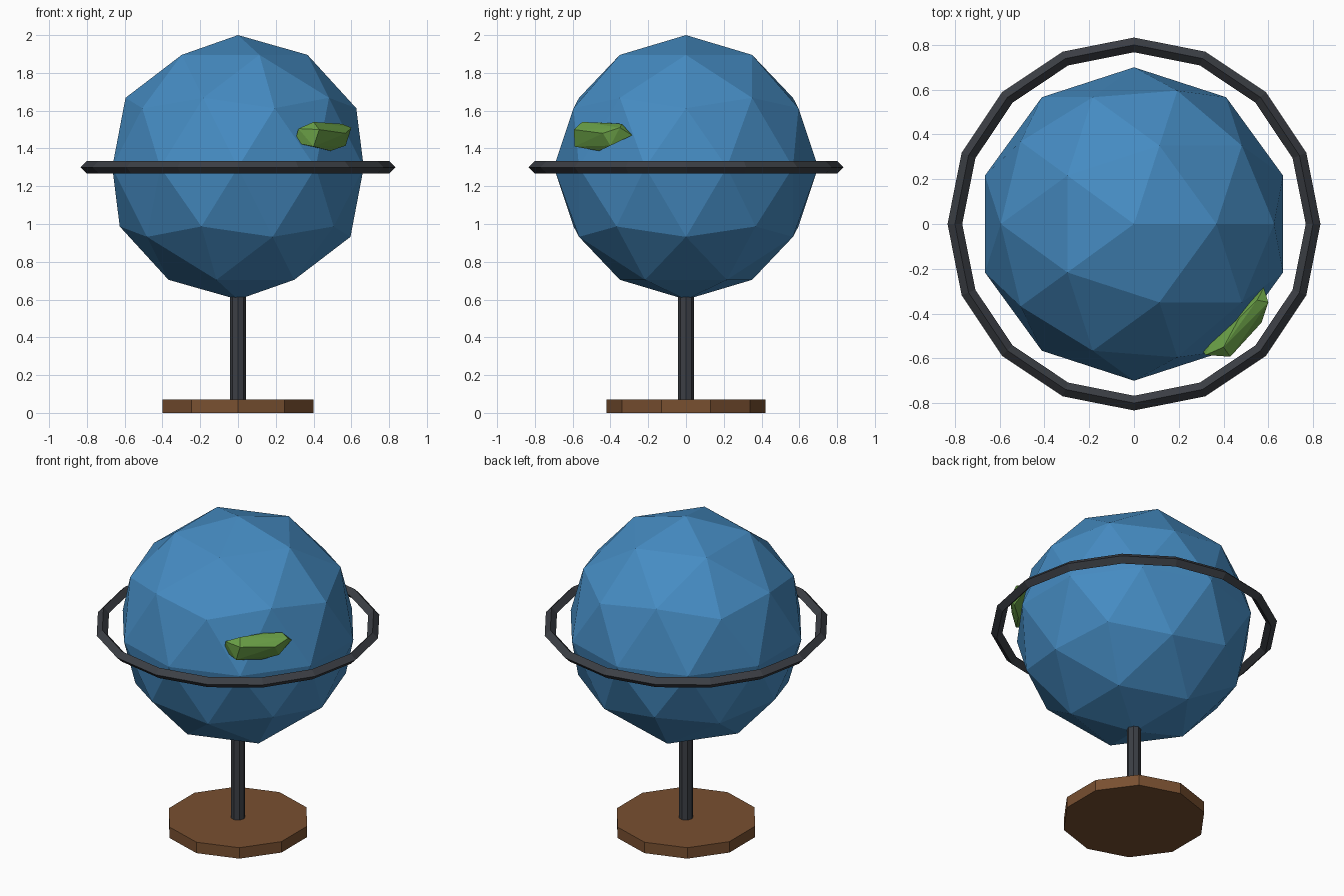
import bpy, bmesh
from mathutils import Vector

default = bpy.data.objects.get("Cube")
if default:
    bpy.data.objects.remove(default, do_unlink=True)


def material(name, rgb):
    mat = bpy.data.materials.new(name)
    mat.use_nodes = True
    color = (*rgb, 1.0)
    mat.diffuse_color = color
    mat.node_tree.nodes["Principled BSDF"].inputs["Base Color"].default_value = color
    return mat


blue = material("ocean blue", (0.06, 0.26, 0.54))
green = material("land green", (0.14, 0.34, 0.06))
metal = material("dark metal", (0.045, 0.05, 0.06))
wood = material("brown wood", (0.19, 0.08, 0.03))


def finish(name, mat):
    obj = bpy.context.object
    obj.name = obj.data.name = name
    obj.data.materials.append(mat)
    return obj


def cylinder(name, mat, sides, radius, bottom, top):
    bpy.ops.mesh.primitive_cylinder_add(
        vertices=sides, radius=radius, depth=top - bottom,
        location=(0, 0, (bottom + top) / 2))
    return finish(name, mat)


CENTER = 1.3

# Stand
cylinder("base", wood, 10, 0.42, 0.0, 0.07)
cylinder("pole", metal, 8, 0.042, 0.07, 0.66)

# Faceted globe
bpy.ops.mesh.primitive_ico_sphere_add(subdivisions=2, radius=0.7, location=(0, 0, CENTER))
finish("globe", blue)

# Ring around the equator
bpy.ops.mesh.primitive_torus_add(
    major_segments=16, minor_segments=4, major_radius=0.8, minor_radius=0.033,
    location=(0, 0, CENTER))
ring = finish("equator_ring", metal)
for face in ring.data.polygons:
    face.use_smooth = False

# Rough land mass: the hull around a few corner points
corners = [
    (0.30, -0.56, 1.43), (0.32, -0.585, 1.505), (0.40, -0.55, 1.54),
    (0.47, -0.42, 1.535), (0.55, -0.34, 1.53), (0.60, -0.35, 1.51),
    (0.58, -0.285, 1.47), (0.57, -0.40, 1.415), (0.49, -0.46, 1.387),
    (0.40, -0.59, 1.41), (0.43, -0.593, 1.50), (0.57, -0.44, 1.48),
    (0.40, -0.40, 1.46),
]
bm = bmesh.new()
for corner in corners:
    bm.verts.new(Vector(corner))
bmesh.ops.convex_hull(bm, input=bm.verts)
bmesh.ops.recalc_face_normals(bm, faces=bm.faces)
mesh = bpy.data.meshes.new("land_mass")
bm.to_mesh(mesh)
bm.free()
mesh.materials.append(green)
land = bpy.data.objects.new("land_mass", mesh)
bpy.context.collection.objects.link(land)
